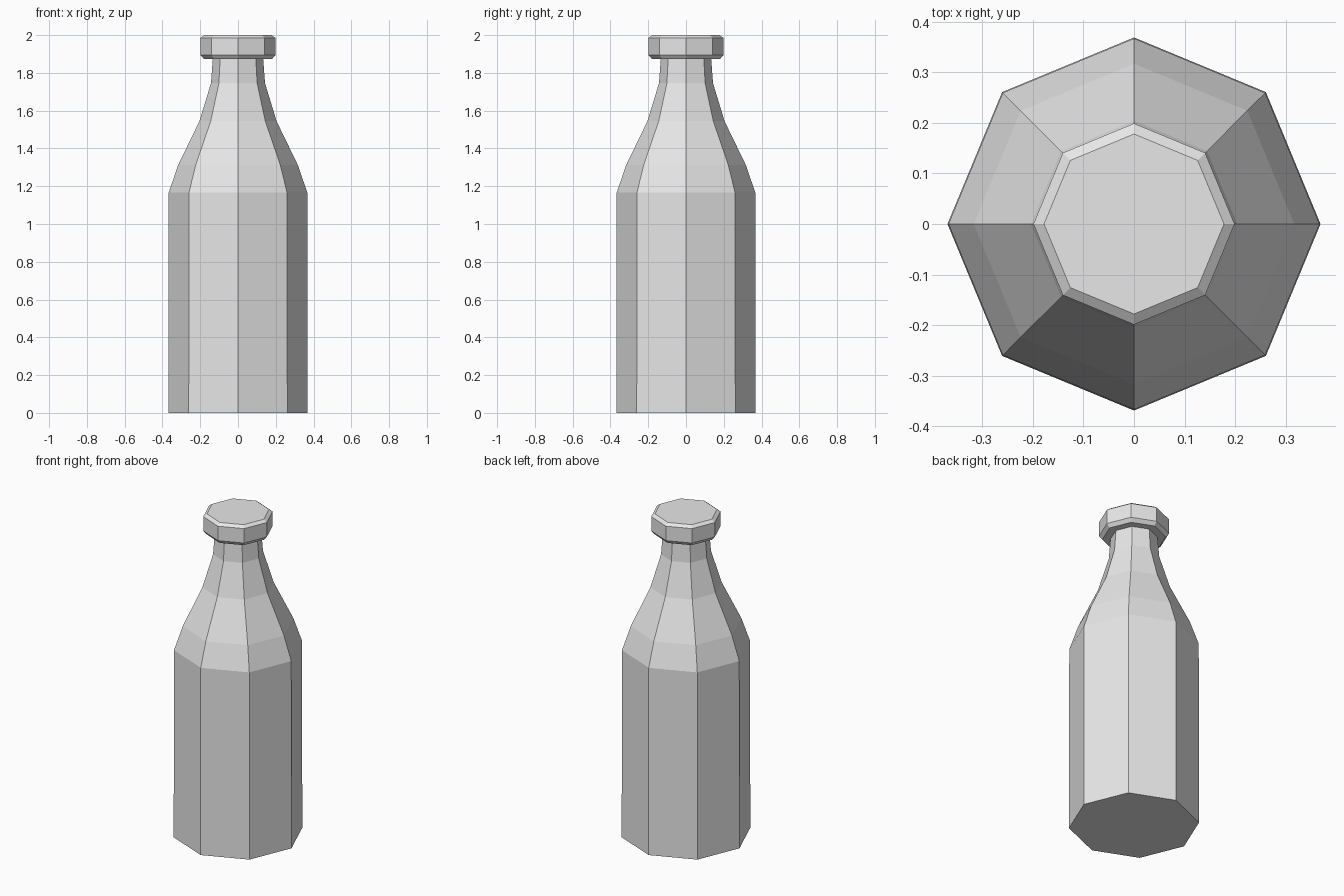
import bpy
import bmesh
from math import cos, sin, tau

SIDES = 8

if "Cube" in bpy.data.objects:
    bpy.data.objects.remove(bpy.data.objects["Cube"], do_unlink=True)

grey = bpy.data.materials.new("light_grey")
grey.use_nodes = True
colour = (0.8, 0.8, 0.8, 1)
grey.diffuse_color = colour
grey.node_tree.nodes["Principled BSDF"].inputs["Base Color"].default_value = colour


def lathe(name, profile):
    """Closed, flat-shaded octagonal solid from (radius, height) pairs."""
    bm = bmesh.new()
    rings = [[bm.verts.new((r * cos(tau * i / SIDES), r * sin(tau * i / SIDES), z))
              for i in range(SIDES)] for r, z in profile]
    for low, high in zip(rings, rings[1:]):
        for i in range(SIDES):
            j = (i + 1) % SIDES
            bm.faces.new((low[i], low[j], high[j], high[i]))
    bm.faces.new(reversed(rings[0]))
    bm.faces.new(rings[-1])
    mesh = bpy.data.meshes.new(name)
    bm.to_mesh(mesh)
    bm.free()
    mesh.materials.append(grey)
    obj = bpy.data.objects.new(name, mesh)
    bpy.context.collection.objects.link(obj)
    return obj


# Bottle: straight body, sloping shoulder and narrow neck
lathe("bottle_body", [(0.369, 0), (0.367, 1.166), (0.317, 1.312),
                      (0.204, 1.545), (0.143, 1.746), (0.133, 1.88)])

# Cap with chamfered rims
lathe("bottle_cap", [(0.18, 1.873), (0.199, 1.895), (0.199, 1.985), (0.178, 2.0)])
